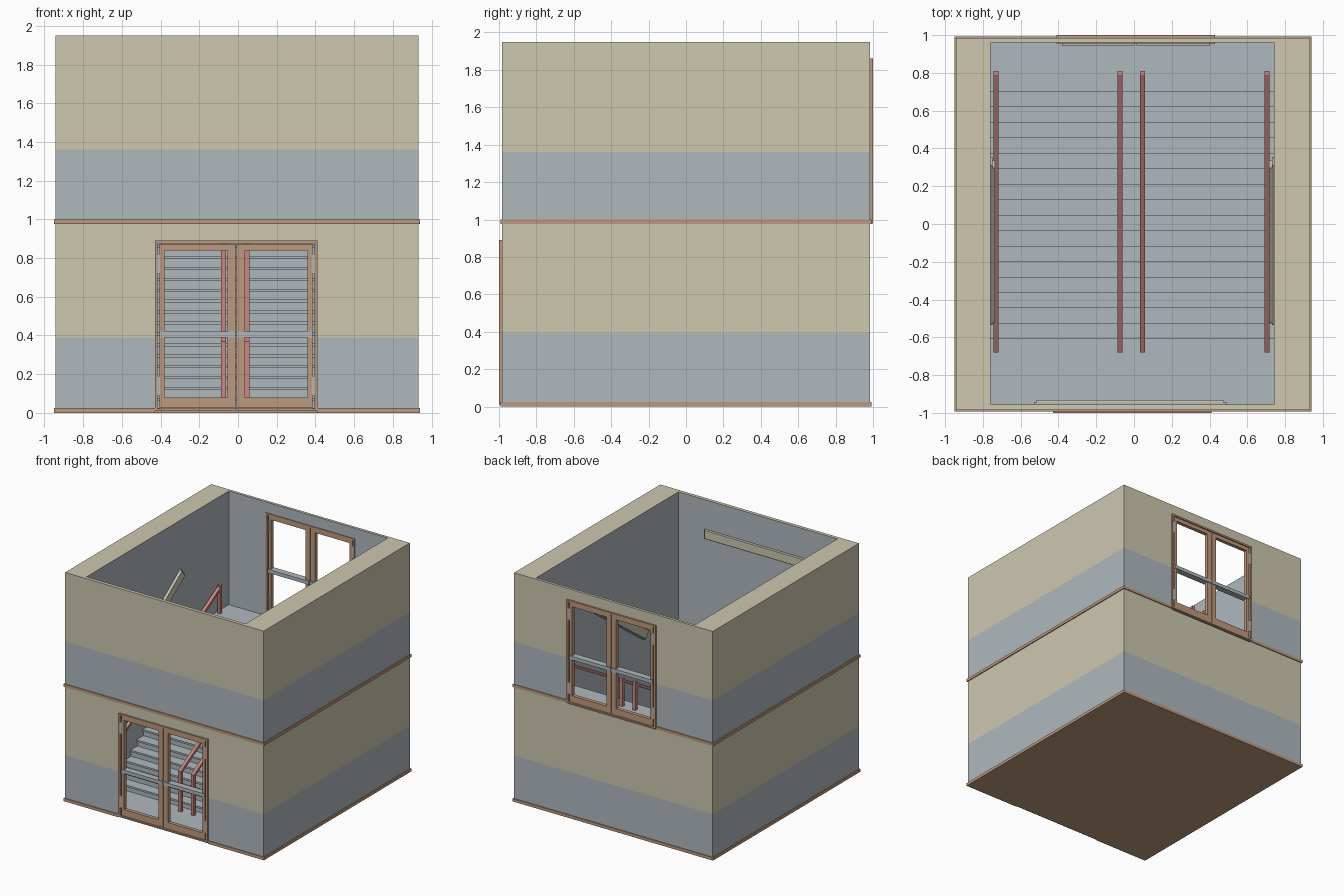
import bpy, bmesh, math
from mathutils import Matrix, Vector

cube = bpy.data.objects.get("Cube")
if cube:
    bpy.data.objects.remove(cube, do_unlink=True)


def srgb(r, g, b):
    lin = lambda c: c / 12.92 if c <= 0.04045 else ((c + 0.055) / 1.055) ** 2.4
    return (lin(r / 255), lin(g / 255), lin(b / 255), 1)


def material(name, color):
    m = bpy.data.materials.new(name)
    m.use_nodes = True
    m.diffuse_color = color
    m.node_tree.nodes["Principled BSDF"].inputs["Base Color"].default_value = color
    return m


BEIGE = material("cream plaster", srgb(206, 200, 176))
GREY = material("grey paint", srgb(175, 185, 189))
BROWN = material("brown wood", srgb(190, 154, 125))
RED = material("pale red rail", srgb(204, 136, 132))


def add_box(bm, x0, x1, y0, y1, z0, z1):
    """Add an axis-aligned box and return its faces."""
    size = Matrix.Diagonal((x1 - x0, y1 - y0, z1 - z0, 1))
    mid = Matrix.Translation(((x0 + x1) / 2, (y0 + y1) / 2, (z0 + z1) / 2))
    verts = bmesh.ops.create_cube(bm, size=1, matrix=mid @ size)["verts"]
    return {f for v in verts for f in v.link_faces}


def finish(name, bm, *mats):
    mesh = bpy.data.meshes.new(name)
    bm.normal_update()
    bm.to_mesh(mesh)
    bm.free()
    for m in mats:
        mesh.materials.append(m)
    ob = bpy.data.objects.new(name, mesh)
    bpy.context.collection.objects.link(ob)
    return ob


def boxes(name, mat, items):
    bm = bmesh.new()
    for b in items:
        add_box(bm, *b)
    return finish(name, bm, mat)


# Overall layout
L, R, F, B = -0.942, 0.932, -0.985, 0.985       # outer wall faces
IL, IR, IF, IB = -0.76, 0.74, -0.955, 0.962     # inner wall faces
FLOOR, STOREY, TOP = 0.02, 0.98, 1.95
DOOR_W, DOOR_H, SHIFT, LIFT = 0.42, 0.89, 0.01, 0.97
front_door = (-SHIFT - DOOR_W, -SHIFT + DOOR_W, 0, DOOR_H)
back_door = (SHIFT - DOOR_W, SHIFT + DOOR_W, LIFT, LIFT + DOOR_H)


def pierced(y0, y1, z0, z1, door):
    """Boxes of one wall band, leaving the doorway open."""
    dx0, dx1, dz0, dz1 = door
    lo, hi = max(z0, dz0), min(z1, dz1)
    if lo >= hi:
        return [(L, R, y0, y1, z0, z1)]
    out = [(L, dx0, y0, y1, z0, z1), (dx1, R, y0, y1, z0, z1)]
    if lo > z0:
        out.append((dx0, dx1, y0, y1, z0, lo))
    if hi < z1:
        out.append((dx0, dx1, y0, y1, hi, z1))
    return out


# Walls: painted bands outside, plain grey inside
bm = bmesh.new()
bands = [(FLOOR, 0.39, 1), (0.39, STOREY, 0), (STOREY, 1.36, 1), (1.36, TOP, 0)]
for z0, z1, colour in bands:
    parts = [(L, IL, IF, IB, z0, z1), (IR, R, IF, IB, z0, z1)]
    parts += pierced(F, IF, z0, z1, front_door) + pierced(IB, B, z0, z1, back_door)
    for p in parts:
        for f in add_box(bm, *p):
            f.normal_update()
            c, n = f.calc_center_median(), f.normal
            inward = n.x * c.x + n.y * c.y < -0.1
            f.material_index = 1 if inward else colour
finish("walls", bm, BEIGE, GREY)

# Ground plate and floor
boxes("base_plate", BROWN, [(L, R, F, B, 0, FLOOR)])
boxes("floor", GREY, [(IL, IR, IF, IB, FLOOR, FLOOR + 0.004)])


# Skirting trims round each storey
def trim(name, z0, z1, front_gap, back_gap):
    e = 0.008
    parts = [(L - e, L, F - e, B + e, z0, z1), (R, R + e, F - e, B + e, z0, z1)]
    for y0, y1, gap in ((F - e, F, front_gap), (B, B + e, back_gap)):
        if gap:
            parts += [(L, gap[0], y0, y1, z0, z1), (gap[1], R, y0, y1, z0, z1)]
        else:
            parts.append((L, R, y0, y1, z0, z1))
    boxes(name, BROWN, parts)


trim("lower_trim", 0, 0.025, front_door, None)
trim("upper_trim", 0.976, 1.0, None, back_door)

# Stairs with slightly overhanging treads, and the upper landing
STEPS, Y0, GO = 17, -0.61, 0.082
rise = (STOREY - FLOOR) / STEPS
risers, treads = [], []
for i in range(STEPS - 1):
    y, z = Y0 + i * GO, FLOOR + i * rise
    risers.append((IL, IR, y + 0.01, y + GO + 0.012, z, z + rise - 0.015))
    treads.append((IL, IR, y, y + GO + 0.012, z + rise - 0.015, z + rise))
boxes("stair_risers", GREY, risers)
boxes("stair_treads", GREY, treads)
edge = Y0 + (STEPS - 1) * GO
boxes("landing", GREY, [(IL, IR, edge, IB, STOREY - rise, STOREY)])

# Handrails: a post at each end with a sloping bar between
YA, YB, ZA, ZB, T = -0.68, 0.81, 0.37, 1.22, 0.027
for name, x in (("right_wall", -0.73), ("right_middle", -0.075),
                ("left_middle", 0.045), ("left_wall", 0.705)):
    bm = bmesh.new()
    a, b = x - T / 2, x + T / 2
    add_box(bm, a, b, YA, YA + T, FLOOR, ZA)
    add_box(bm, a, b, YB - T, YB, STOREY, ZB)
    # shear a level bar so that it follows the stairs
    verts = {v for f in add_box(bm, a, b, YA, YB, ZA - T, ZA) for v in f.verts}
    for v in verts:
        if v.co.y > 0:
            v.co.z += ZB - ZA
    finish(name + "_handrail", bm, RED)


# Double doors: frame, two leaves, hinges and push bars
def double_door(name, matrix):
    frame, metal = [], []
    w, h = DOOR_W, DOOR_H
    frame += [(-w, w, -1.0, -0.955, h - 0.015, h), (-w, w, -1.0, -0.955, 0.01, 0.022)]
    for s in (-1, 1):
        def part(u0, u1, *rest):
            return (min(s * u0, s * u1), max(s * u0, s * u1), *rest)
        ly = (-0.993, -0.962)
        frame += [
            part(w - 0.015, w, -1.0, -0.955, 0.022, h - 0.015),
            part(0.37, 0.395, *ly, 0.025, 0.872),
            part(0.003, 0.045, *ly, 0.025, 0.872),
            part(0.045, 0.37, *ly, 0.025, 0.08),
            part(0.045, 0.37, *ly, 0.84, 0.872)]
        metal.append(part(0.004, 0.392, -1.0, -0.945, 0.39, 0.42))
        for z in (0.09, 0.72):
            metal.append(part(0.393, 0.408, -0.998, -0.96, z, z + 0.1))
    for ob in (boxes(name + "_frame", BROWN, frame),
               boxes(name + "_fittings", GREY, metal)):
        ob.data.transform(matrix)


double_door("front_door", Matrix.Translation((-SHIFT, 0, 0)))
double_door("back_door", Matrix.Translation((SHIFT, 0, LIFT)) @ Matrix.Rotation(math.pi, 4, "Z"))


# Strip lamps: a grey backing and a cream tube cover
def strip_lamp(name, length, matrix):
    bm = bmesh.new()
    h = length / 2
    add_box(bm, -h, h, 0, 0.01, -0.04, 0.04)
    for f in add_box(bm, -h + 0.015, h - 0.015, 0.01, 0.024, -0.03, 0.04):
        f.material_index = 1
    finish(name, bm, GREY, BEIGE).data.transform(matrix)


strip_lamp("front_lamp", 1.02, Matrix.Translation((-0.02, IF, 1.66)))
tilt = math.atan(0.72)
for name, x, turn in (("right_lamp", IL, -1), ("left_lamp", IR, 1)):
    m = (Matrix.Translation((x, -0.09, 1.2)) @ Matrix.Rotation(turn * math.pi / 2, 4, "Z")
         @ Matrix.Rotation(-turn * tilt, 4, "Y"))
    strip_lamp(name, 1.04, m)
